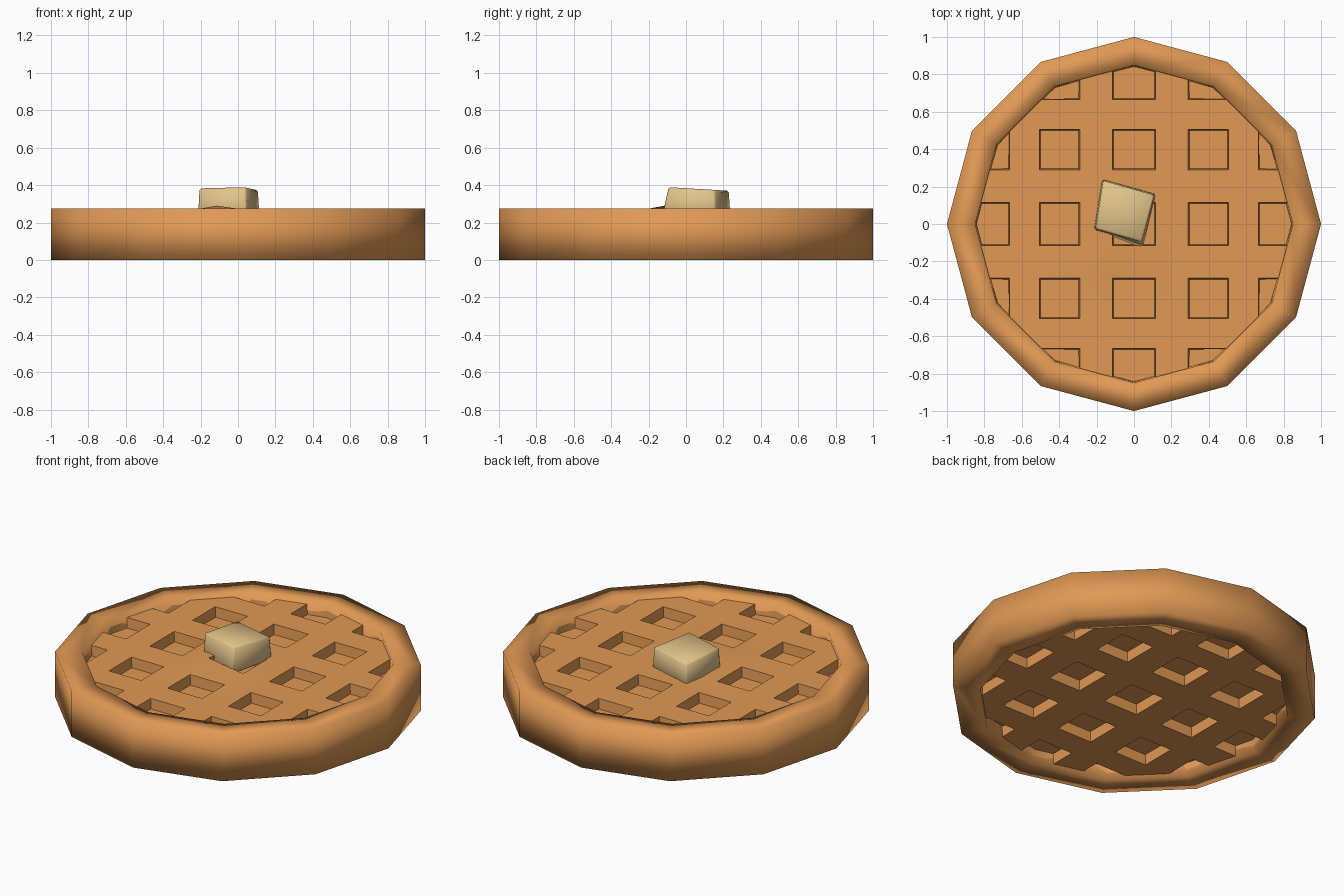
import bpy, bmesh, math
from mathutils import Vector

if "Cube" in bpy.data.objects:
    bpy.data.objects.remove(bpy.data.objects["Cube"])

H = 0.275            # waffle thickness
SIDES = 12
R_OUT, R_IN = 1.0, 0.85
CUTS = [0.115, 0.29, 0.505, 0.665]   # edges of the lattice bars, mirrored


def material(name, rgb):
    m = bpy.data.materials.new(name)
    m.diffuse_color = (*rgb, 1)
    m.use_nodes = True
    m.node_tree.nodes["Principled BSDF"].inputs["Base Color"].default_value = m.diffuse_color
    return m


def finish(bm, name, mat, angle):
    me = bpy.data.meshes.new(name)
    bm.to_mesh(me)
    bm.free()
    me.materials.append(mat)
    ob = bpy.data.objects.new(name, me)
    bpy.context.collection.objects.link(ob)
    bpy.context.view_layer.objects.active = ob
    ob.select_set(True)
    bpy.ops.object.shade_smooth_by_angle(angle=math.radians(angle))
    ob.select_set(False)
    return ob


def ring(bm, r, z):
    return [bm.verts.new((r * math.cos(i * math.tau / SIDES),
                          r * math.sin(i * math.tau / SIDES), z)) for i in range(SIDES)]


crust = material("golden crust", (0.75, 0.32, 0.09))
butter_mat = material("pale butter", (0.76, 0.55, 0.25))

# Outer rim: a closed rectangular section swept round twelve sides
bm = bmesh.new()
loops = [ring(bm, r, z) for r, z in
         [(R_OUT, 0), (R_OUT, H), (R_IN, H), (R_IN - 0.01, H / 2), (R_IN, 0)]]
for a, b in zip(loops, loops[1:] + loops[:1]):
    for i in range(SIDES):
        j = (i + 1) % SIDES
        bm.faces.new((a[i], a[j], b[j], b[i]))
bmesh.ops.recalc_face_normals(bm, faces=bm.faces)
finish(bm, "rim", crust, 100)


# Lattice: a disc cut along the bar edges, with the pockets pressed in
def in_pocket(v):
    v = abs(v)
    return v < CUTS[0] or CUTS[1] < v < CUTS[2] or v > CUTS[3]


def lattice(name, z, flip):
    bm = bmesh.new()
    bm.faces.new(ring(bm, R_IN, 0))
    for axis in (Vector((1, 0, 0)), Vector((0, 1, 0))):
        for c in CUTS:
            for s in (-1, 1):
                bmesh.ops.bisect_plane(bm, geom=bm.verts[:] + bm.edges[:] + bm.faces[:],
                                       plane_co=axis * c * s, plane_no=axis)
    pockets = []
    for f in bm.faces:
        c = f.calc_center_median()
        if in_pocket(c.x) and in_pocket(c.y):
            pockets.append(f)
    bm.normal_update()
    bmesh.ops.inset_individual(bm, faces=pockets, thickness=0.008, depth=-0.06)
    for v in bm.verts:
        # small swelling of the crust beside the butter
        if not flip and v.co.z > -0.01 and (v.co.xy - Vector((-0.115, -0.115))).length < 0.05:
            v.co.z += 0.033
        v.co.z = z - v.co.z if flip else z + v.co.z
    if flip:
        bmesh.ops.reverse_faces(bm, faces=bm.faces)
    finish(bm, name, crust, 30)


lattice("top_lattice", H - 0.018, False)
lattice("bottom_lattice", 0.018, True)

# Butter pat: a slightly lopsided, softened block
base = [(-0.215, -0.03), (0.047, -0.13), (0.117, 0.16), (-0.17, 0.24)]
tops = [0.383, 0.389, 0.374, 0.37]
bm = bmesh.new()
low = [bm.verts.new((x, y, 0.235)) for x, y in base]
mid = Vector((-0.055, 0.06))
high = []
for (x, y), z in zip(base, tops):
    p = mid + (Vector((x, y)) - mid) * 0.95
    if y < -0.1:
        p.y += 0.025      # leaning front corner
    high.append(bm.verts.new((p.x, p.y, z)))
bm.faces.new(low[::-1])
bm.faces.new(high)
for i in range(4):
    j = (i + 1) % 4
    bm.faces.new((low[i], low[j], high[j], high[i]))
bmesh.ops.bevel(bm, geom=bm.edges[:], offset=0.01, segments=1, affect='EDGES')
finish(bm, "butter_pat", butter_mat, 60)
